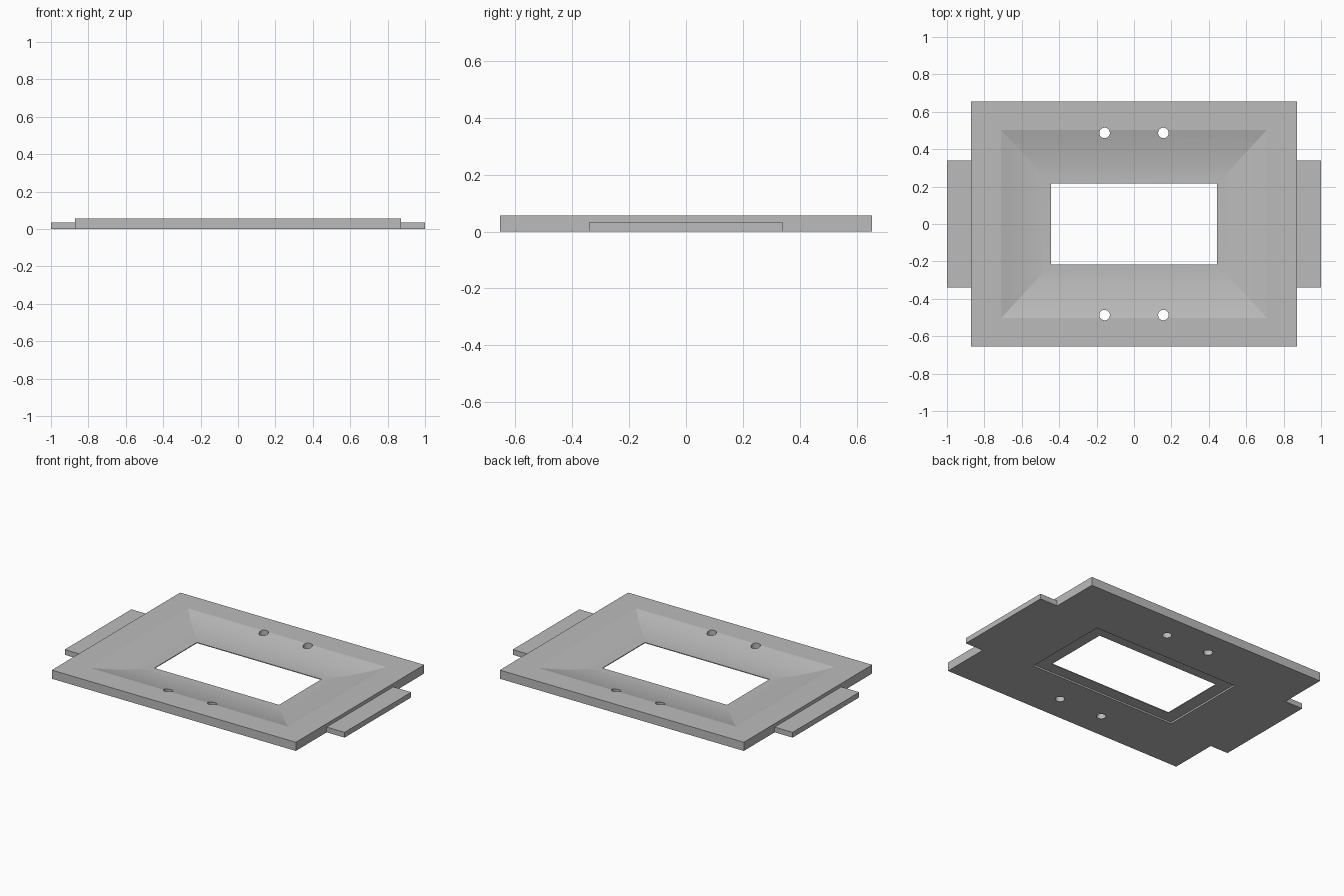
import bpy, bmesh, math

cube = bpy.data.objects.get("Cube")
if cube:
    bpy.data.objects.remove(cube, do_unlink=True)

grey = bpy.data.materials.new("plain grey")
grey.use_nodes = True
color = (0.5, 0.5, 0.5, 1)
grey.diffuse_color = color
grey.node_tree.nodes["Principled BSDF"].inputs["Base Color"].default_value = color

TOP, LIP, RECESS, TAB = 0.056, 0.016, 0.011, 0.034


def make_object(name, bm):
    bmesh.ops.recalc_face_normals(bm, faces=bm.faces[:])
    mesh = bpy.data.meshes.new(name)
    bm.to_mesh(mesh)
    bm.free()
    mesh.materials.append(grey)
    obj = bpy.data.objects.new(name, mesh)
    bpy.context.collection.objects.link(obj)
    return obj


def rectangular_frame(name, profile):
    """Sweep a closed profile of (half x, half y, z) round a rectangle."""
    bm = bmesh.new()
    rings = [[bm.verts.new((sx * hx, sy * hy, z))
              for sx, sy in ((-1, -1), (1, -1), (1, 1), (-1, 1))]
             for hx, hy, z in profile]
    for a, b in zip(rings, rings[1:] + rings[:1]):
        for i in range(4):
            j = (i + 1) % 4
            bm.faces.new((a[i], a[j], b[j], b[i]))
    return make_object(name, bm)


# Bezel: flat rim, dished slope to the opening, rebate underneath
STEPS = 8
profile = [(0.872, 0.655, 0), (0.872, 0.655, TOP)]
for i in range(STEPS + 1):
    t = 1 - i / STEPS
    profile.append((0.445 + 0.265 * t, 0.217 + 0.285 * t,
                    LIP + (TOP - LIP) * t * t))
profile += [(0.445, 0.217, RECESS), (0.527, 0.29, RECESS), (0.527, 0.29, 0)]
bezel = rectangular_frame("bezel_plate", profile)

# Screw holes
bm = bmesh.new()
for sx in (-1, 1):
    for sy in (-1, 1):
        made = bmesh.ops.create_cone(bm, cap_ends=True, segments=32,
                                     radius1=0.028, radius2=0.028, depth=0.3)
        bmesh.ops.translate(bm, verts=made["verts"],
                            vec=(sx * 0.157, sy * 0.487, 0.03))
cutter = make_object("screw_hole_cutter", bm)
cutter.hide_render = True
cutter.hide_viewport = True

cut = bezel.modifiers.new("screw holes", "BOOLEAN")
cut.operation = "DIFFERENCE"
cut.solver = "EXACT"
cut.object = cutter
bpy.context.view_layer.update()
result = bpy.data.meshes.new_from_object(
    bezel.evaluated_get(bpy.context.evaluated_depsgraph_get()))
bezel.modifiers.clear()
bezel.data = result
bpy.data.objects.remove(cutter, do_unlink=True)

# Smooth only along the gentle dish
bpy.ops.object.select_all(action="DESELECT")
bezel.select_set(True)
bpy.context.view_layer.objects.active = bezel
bpy.ops.object.shade_smooth_by_angle(angle=math.radians(4))

# Mounting tabs, open where they meet the bezel
for side, sx in (("left", 1), ("right", -1)):
    bm = bmesh.new()
    bmesh.ops.create_cube(bm, size=1)
    bmesh.ops.scale(bm, verts=bm.verts[:], vec=(0.128, 0.68, TAB))
    bmesh.ops.translate(bm, verts=bm.verts[:], vec=(sx * 0.936, 0, TAB / 2))
    inner = [f for f in bm.faces if abs(f.calc_center_median().x) < 0.88]
    bmesh.ops.delete(bm, geom=inner, context="FACES_ONLY")
    make_object(side + "_mounting_tab", bm)
